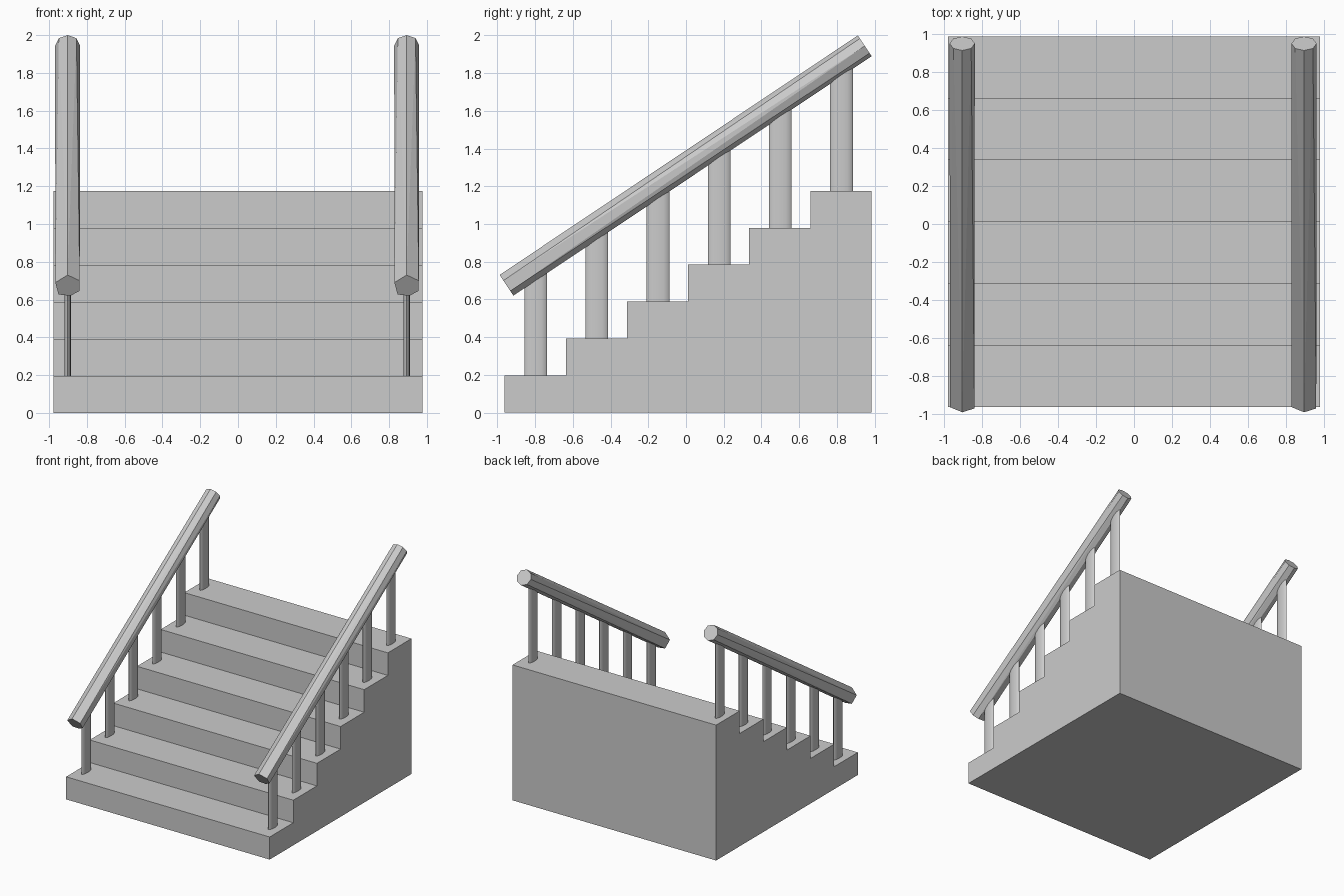
import bpy, bmesh, math
from mathutils import Vector

if "Cube" in bpy.data.objects:
    bpy.data.objects.remove(bpy.data.objects["Cube"])

STEPS, RUN, RISE = 6, 0.3243, 0.196
HALF_W, Y0 = 0.978, -0.962
RAIL_LOW, RAIL_HIGH = Vector((0, -0.952, 0.675)), Vector((0, 0.948, 1.945))
SLOPE = (RAIL_HIGH.z - RAIL_LOW.z) / (RAIL_HIGH.y - RAIL_LOW.y)


def add_object(name, bm, location=(0, 0, 0)):
    bmesh.ops.recalc_face_normals(bm, faces=bm.faces)
    mesh = bpy.data.meshes.new(name)
    bm.to_mesh(mesh)
    bm.free()
    obj = bpy.data.objects.new(name, mesh)
    obj.location = location
    bpy.context.collection.objects.link(obj)
    return obj


def extrude_profile(bm, points, offset):
    face = bm.faces.new([bm.verts.new(p) for p in points])
    ext = bmesh.ops.extrude_face_region(bm, geom=[face])
    verts = [v for v in ext["geom"] if isinstance(v, bmesh.types.BMVert)]
    bmesh.ops.translate(bm, verts=verts, vec=offset)


# Solid stair block: stepped side profile extruded across the width
def stairs():
    profile = [(-HALF_W, Y0, 0)]
    for i in range(STEPS):
        z = RISE * (i + 1)
        profile += [(-HALF_W, Y0 + RUN * i, z), (-HALF_W, Y0 + RUN * (i + 1), z)]
    profile.append((-HALF_W, Y0 + RUN * STEPS, 0))
    bm = bmesh.new()
    extrude_profile(bm, profile, (2 * HALF_W, 0, 0))
    add_object("stairs", bm)


# Faceted handrail: six-sided lower end, eight-sided upper end
def handrail(name, x):
    along = (RAIL_HIGH - RAIL_LOW).normalized()
    up = Vector((1, 0, 0)).cross(along)
    low = [(0, .066), (-.065, .018), (-.048, -.058), (.015, -.066), (.062, -.036), (.064, .03)]
    high = [(.066 * math.sin(math.tau * i / 8), .066 * math.cos(math.tau * i / 8)) for i in range(8)]
    bm = bmesh.new()
    for end, ring in ((RAIL_LOW, low), (RAIL_HIGH, high)):
        for u, v in ring:
            bm.verts.new(end + Vector((u, 0, 0)) + up * v)
    bmesh.ops.convex_hull(bm, input=bm.verts[:])
    bmesh.ops.dissolve_limit(bm, angle_limit=0.01, verts=bm.verts[:], edges=bm.edges[:])
    add_object(name, bm, (x, 0, 0))


# Flattened oval baluster running from a tread up into the rail
def baluster(name, x, step):
    y = Y0 + RUN * (step + 0.5) + 0.003
    bottom = RISE * (step + 1)
    top = RAIL_LOW.z + SLOPE * (y - RAIL_LOW.y)
    ring = [(0.0175 * math.cos(math.tau * i / 12), 0.06 * math.sin(math.tau * i / 12), 0)
            for i in range(12)]
    bm = bmesh.new()
    extrude_profile(bm, ring, (0, 0, top - bottom))
    obj = add_object(name, bm, (x, y, bottom))
    bpy.ops.object.select_all(action='DESELECT')
    obj.select_set(True)
    bpy.context.view_layer.objects.active = obj
    bpy.ops.object.shade_smooth_by_angle(angle=math.radians(40))


stairs()
for side, x in (("left", -0.902), ("right", 0.893)):
    handrail(f"{side}_handrail", x)
    for s in range(STEPS):
        baluster(f"{side}_baluster_{s + 1}", x, s)
